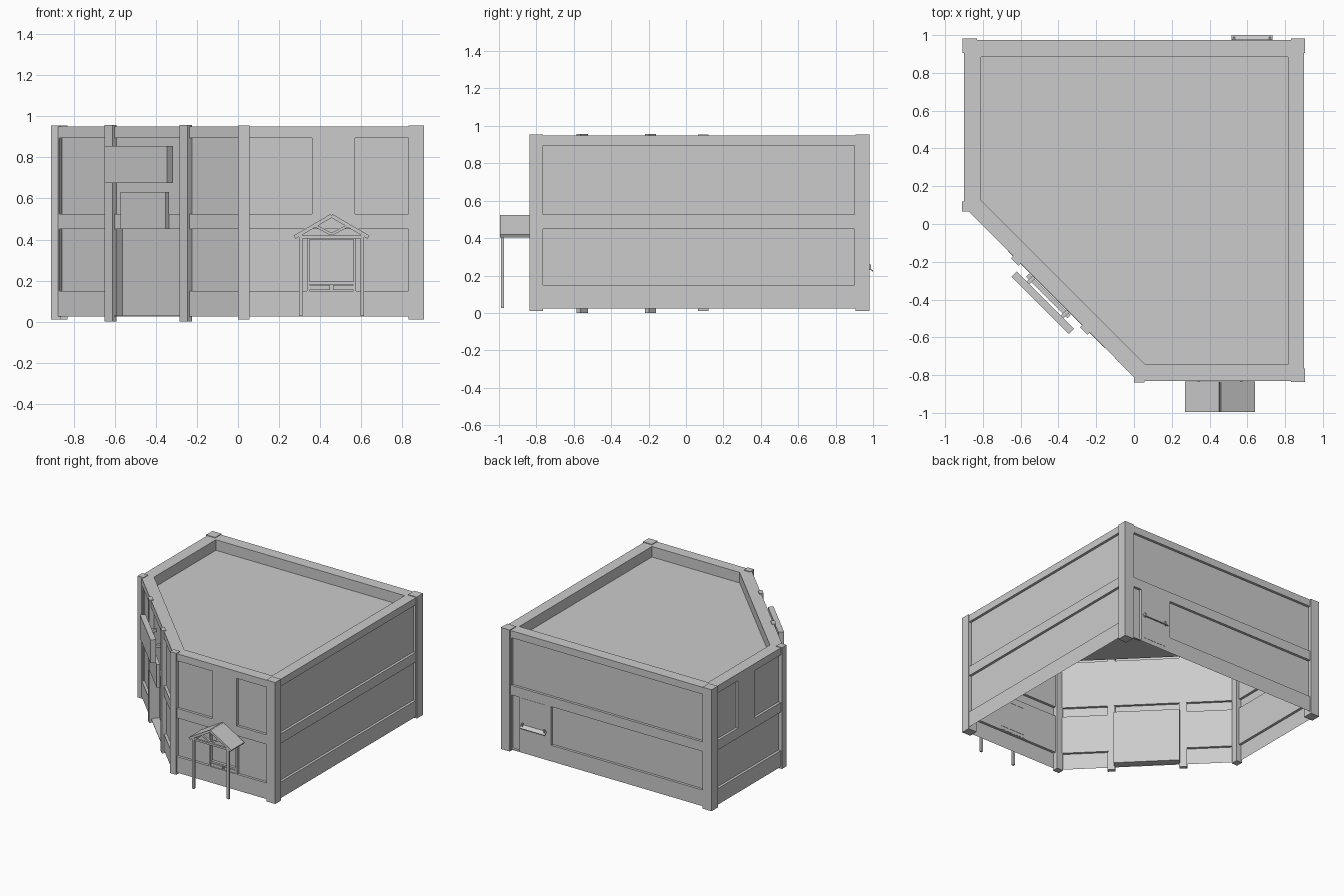
import bpy, bmesh, math
from mathutils import Vector, Matrix

if "Cube" in bpy.data.objects:
    bpy.data.objects.remove(bpy.data.objects["Cube"])

Z0, Z1 = 0.025, 0.95
LOW, UP = (0.15, 0.45), (0.525, 0.895)
D = 0.02


def finish(name, bm):
    me = bpy.data.meshes.new(name)
    bm.to_mesh(me)
    bm.free()
    ob = bpy.data.objects.new(name, me)
    bpy.context.collection.objects.link(ob)
    return ob


def box(name, lo, hi):
    bm = bmesh.new()
    lo, hi = Vector(lo), Vector(hi)
    bmesh.ops.create_cube(bm, size=1, matrix=Matrix.Translation((lo + hi) / 2)
                          @ Matrix.Diagonal((*(hi - lo), 1)))
    return finish(name, bm)


def turned_box(name, centre, size, angle, axis='Z'):
    ob = box(name, [-s / 2 for s in size], [s / 2 for s in size])
    ob.data.transform(Matrix.Translation(centre) @ Matrix.Rotation(angle, 4, axis))
    return ob


def wall(name, p0, p1, panels):
    """Single-skin wall; panels are (u0, u1, z0, z1, depth) stepped inward."""
    p0, p1 = Vector((*p0, 0)), Vector((*p1, 0))
    length = (p1 - p0).length
    t = (p1 - p0) / length
    n = Vector((t.y, -t.x, 0))
    us = sorted({0, length, *[u for p in panels for u in p[:2]]})
    zs = sorted({Z0, Z1, *[z for p in panels for z in p[2:4]]})
    bm = bmesh.new()

    def quad(*pts):
        bm.faces.new([bm.verts.new(p0 + t * u - n * d + Vector((0, 0, z)))
                      for u, d, z in pts])

    def depth(i, j):
        u, z = (us[i] + us[i + 1]) / 2, (zs[j] + zs[j + 1]) / 2
        return max([p[4] for p in panels
                    if p[0] < u < p[1] and p[2] < z < p[3]], default=0)

    for i in range(len(us) - 1):
        for j in range(len(zs) - 1):
            d, a, b, c, e = depth(i, j), us[i], us[i + 1], zs[j], zs[j + 1]
            quad((a, d, c), (b, d, c), (b, d, e), (a, d, e))
            if i + 2 < len(us) and (r := depth(i + 1, j)) != d:
                quad((b, d, c), (b, r, c), (b, r, e), (b, d, e))
            if j + 2 < len(zs) and (r := depth(i, j + 1)) != d:
                quad((a, d, e), (b, d, e), (b, r, e), (a, r, e))
    bmesh.ops.remove_doubles(bm, verts=bm.verts, dist=1e-5)
    bmesh.ops.recalc_face_normals(bm, faces=bm.faces)
    bm.faces.ensure_lookup_table()
    if bm.faces[0].normal.dot(n) < 0:
        bmesh.ops.reverse_faces(bm, faces=bm.faces)
    return finish(name, bm)


# Footprint corners, counter-clockwise
A, B, C, E, F = (-0.9, 0.09), (0.02, -0.83), (0.9, -0.83), (0.9, 0.975), (-0.9, 0.975)
R2 = math.sqrt(2)

# Angled entrance wall: three bays, the middle one with a deep doorway
bays = []
for x0, x1 in ((-0.87, -0.635), (-0.605, -0.27), (-0.24, 0.01)):
    u0, u1 = (x0 + 0.9) * R2, (x1 + 0.9) * R2
    bays.append((u0, u1, *UP, D))
    bays.append((u0, u1, 0.03, 0.45, 0.06) if x0 == -0.605 else (u0, u1, *LOW, D))
wall("entrance_wall", A, B, bays)

# Front and left walls share one mirrored layout
fx = lambda x: x - 0.02
wall("front_wall", B, C, [(fx(0.05), fx(0.36), *UP, D), (fx(0.57), fx(0.83), *UP, D),
                          (fx(0.05), fx(0.83), *LOW, D)])
ly = lambda y: 0.975 - y
wall("left_wall", F, A, [(ly(0.9), ly(0.645), *UP, D), (ly(0.435), ly(0.12), *UP, D),
                         (ly(0.9), ly(0.12), *LOW, D)])
# Right and back walls
wall("right_wall", C, E, [(0.06, 1.73, *UP, D), (0.06, 1.73, *LOW, D)])
bx = lambda x: 0.9 - x
wall("back_wall", E, F, [(bx(0.82), bx(-0.83), *UP, D), (bx(0.48), bx(-0.83), *LOW, D),
                         (bx(0.82), bx(0.75), 0.03, 0.45, D)])

# Parapet rim and sunken roof
bm = bmesh.new()
inner = [(-0.81, 0.125), (0.06, -0.745), (0.815, -0.745), (0.815, 0.885), (-0.81, 0.885)]
ro = [bm.verts.new((*p, Z1)) for p in (A, B, C, E, F)]
ri = [bm.verts.new((*p, Z1)) for p in inner]
rf = [bm.verts.new((*p, 0.868)) for p in inner]
for i in range(5):
    k = (i + 1) % 5
    bm.faces.new((ro[i], ro[k], ri[k], ri[i]))
    bm.faces.new((ri[i], ri[k], rf[k], rf[i]))
bm.faces.new(rf)
finish("roof", bm)

# Corner pillars and entrance pillars
for i, (x0, x1, y0, y1) in enumerate(((0.83, 0.906, -0.836, -0.765), (0.83, 0.906, 0.905, 0.982),
                                      (-0.908, -0.83, 0.905, 0.982), (0.0, 0.055, -0.838, -0.79),
                                      (-0.91, -0.86, 0.065, 0.12))):
    box(f"corner_pillar_{i}", (x0, y0, 0.01), (x1, y1, 0.955))
for i, x in enumerate((-0.62, -0.255)):
    turned_box(f"entrance_pillar_{i}", (x, -0.81 - x, 0.478), (0.055, 0.03, 0.956), -math.pi / 4)

# Hanging boards above the entrance with brackets
turned_box("upper_board", (-0.483, -0.417, 0.765), (0.43, 0.04, 0.18), -math.pi / 4)
turned_box("lower_board", (-0.453, -0.38, 0.54), (0.31, 0.025, 0.18), -math.pi / 4)
for i, s in enumerate((-0.09, 0.09)):
    turned_box(f"board_bracket_{i}", (-0.456 + s, -0.388 - s, 0.765), (0.02, 0.09, 0.02), -math.pi / 4)

# Porch: gable roof, posts, truss
def strut(name, a, b, y0, y1, w):
    (xa, za), (xb, zb) = a, b
    return turned_box(name, ((xa + xb) / 2, (y0 + y1) / 2, (za + zb) / 2),
                      (math.hypot(xb - xa, zb - za), y1 - y0, w),
                      -math.atan2(zb - za, xb - xa), 'Y')

CX = 0.455
for s in (-1, 1):
    tag = "left" if s < 0 else "right"
    strut(f"porch_roof_{tag}", (CX, 0.516), (CX + s * 0.18, 0.411), -0.995, -0.835, 0.018)
    strut(f"porch_brace_{tag}", (CX, 0.425), (CX + s * 0.075, 0.465), -0.99, -0.975, 0.013)
    x = CX + s * 0.15
    box(f"porch_post_{tag}", (x - 0.009, -0.99, 0.027), (x + 0.009, -0.974, 0.425))
    box(f"porch_side_beam_{tag}", (x - 0.009, -0.99, 0.405), (x + 0.009, -0.835, 0.42))
    # Door frame parts under the porch
    x = CX + s * 0.113
    box(f"door_jamb_{tag}", (x - 0.007, -0.835, 0.15), (x + 0.007, -0.808, 0.41))
    x = CX + s * 0.057
    box(f"door_step_panel_{tag}", (x - 0.05, -0.832, 0.155), (x + 0.05, -0.808, 0.178))
box("porch_tie_beam", (0.305, -0.99, 0.405), (0.605, -0.974, 0.42))
box("door_sill", (0.342, -0.832, 0.182), (0.568, -0.808, 0.195))
box("door_head", (0.342, -0.832, 0.4), (0.568, -0.808, 0.412))

# Back door panel and tilted rail
box("back_door", (0.53, 0.97, 0.06), (0.73, 0.977, 0.45))
turned_box("back_rail", (0.625, 0.987, 0.234), (0.215, 0.032, 0.006), math.radians(-40), 'X')
for i, x in enumerate((0.53, 0.72)):
    box(f"back_rail_bracket_{i}", (x - 0.005, 0.97, 0.23), (x + 0.005, 0.99, 0.26))
